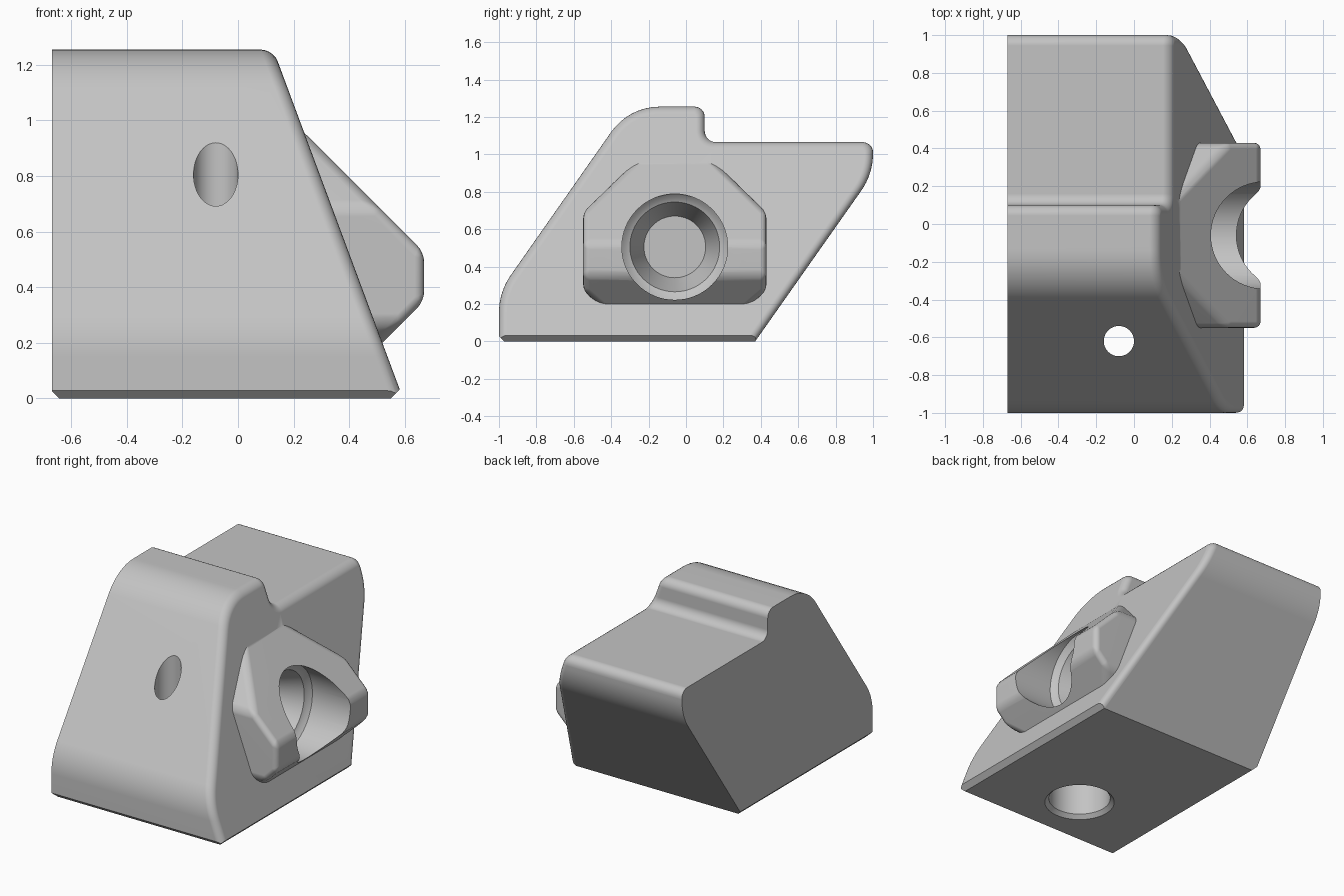
import bpy, bmesh, math
from mathutils import Vector

cube = bpy.data.objects.get("Cube")
if cube:
    bpy.data.objects.remove(cube, do_unlink=True)

grey = bpy.data.materials.new("light grey")
grey.use_nodes = True
colour = (0.55, 0.55, 0.55, 1)
grey.diffuse_color = colour
grey.node_tree.nodes["Principled BSDF"].inputs["Base Color"].default_value = colour

LEFT, CENTRE = -0.67, -0.06


def slant(z):
    """x of the sloping right face at height z."""
    return 0.594 - 0.372 * z


def make(name, bm):
    bmesh.ops.recalc_face_normals(bm, faces=bm.faces)
    mesh = bpy.data.meshes.new(name)
    bm.to_mesh(mesh)
    bm.free()
    mesh.materials.append(grey)
    ob = bpy.data.objects.new(name, mesh)
    bpy.context.collection.objects.link(ob)
    return ob


def rounded(corners, steps=8):
    """Round each (a, b, tangent length) corner with a circular arc."""
    pts = []
    for i, (a, b, t) in enumerate(corners):
        p = Vector((a, b))
        if not t:
            pts.append(p)
            continue
        u = (Vector(corners[i - 1][:2]) - p).normalized()
        v = (Vector(corners[(i + 1) % len(corners)][:2]) - p).normalized()
        w = math.sin(u.angle(v) / 2)
        for k in range(steps + 1):
            s = k / steps
            c0, c1, c2 = (1 - s) ** 2, 2 * s * (1 - s) * w, s * s
            pts.append((c0 * (p + u * t) + c1 * p + c2 * (p + v * t)) / (c0 + c1 + c2))
    return pts


def prism(outline, x0, x1):
    """Extrude a (y, z) outline along x; x1 is a function of z."""
    bm = bmesh.new()
    a = [bm.verts.new((x0, y, z)) for y, z in outline]
    b = [bm.verts.new((x1(z), y, z)) for y, z in outline]
    bm.faces.new(a)
    bm.faces.new(b[::-1])
    for i in range(len(a)):
        j = (i + 1) % len(a)
        bm.faces.new((a[i], b[i], b[j], a[j]))
    bmesh.ops.recalc_face_normals(bm, faces=bm.faces)
    return bm


def slice_off(bm, point, normal):
    """Cut away everything on the normal's side and cap the cut."""
    geom = bm.verts[:] + bm.edges[:] + bm.faces[:]
    bmesh.ops.bisect_plane(bm, geom=geom, plane_co=point, plane_no=normal, clear_outer=True)
    rim = [e for e in bm.edges if e.is_boundary]
    bmesh.ops.holes_fill(bm, edges=rim, sides=0)
    bmesh.ops.recalc_face_normals(bm, faces=bm.faces)


def bevel(bm, edges, size, segments):
    bmesh.ops.bevel(bm, geom=edges, offset=size, segments=segments, profile=0.5,
                    affect='EDGES', clamp_overlap=False)


def turned(name, profile, place, sides=64):
    """Solid of revolution from (radius, height) pairs."""
    bm = bmesh.new()
    rings = []
    for r, h in profile:
        angles = [2 * math.pi * k / sides for k in range(sides)]
        rings.append([bm.verts.new(place(r * math.cos(t), r * math.sin(t), h)) for t in angles])
    bm.faces.new(rings[0])
    bm.faces.new(rings[-1])
    for lo, hi in zip(rings, rings[1:]):
        for i in range(sides):
            j = (i + 1) % sides
            bm.faces.new((lo[i], lo[j], hi[j], hi[i]))
    ob = make(name, bm)
    ob.hide_render = True
    return ob


def combine(target, tool, operation):
    mod = target.modifiers.new(operation, 'BOOLEAN')
    mod.operation, mod.object, mod.solver = operation, tool, 'EXACT'
    bpy.context.view_layer.objects.active = target
    bpy.ops.object.modifier_apply(modifier=mod.name)
    bpy.data.objects.remove(tool, do_unlink=True)


# Block: stepped side profile with a sloping, round-edged right face
side = rounded([(-1, 0, 0), (-1, 0.264, 0.11), (-0.305, 1.255, 0.165),
                (0.1, 1.255, 0.055), (0.1, 1.065, 0.06), (1, 1.065, 0.055),
                (1, 0.895, 0.11), (0.37, 0, 0)])
bm = prism(side, LEFT, slant)
rim = [e for e in bm.edges
       if all(abs(v.co.x - slant(v.co.z)) < 1e-4 for v in e.verts)
       and max(v.co.z for v in e.verts) > 0.01]
bevel(bm, rim, 0.045, 5)

# Bottom chamfers on the left, front and right
slice_off(bm, (LEFT + 0.027, 0, 0), (-1, 0, -1))
slice_off(bm, (0, -0.972, 0), (0, -1, -1))
slice_off(bm, (0.55, 0, 0), (1, 0, -1))
block = make("clamp_block", bm)

# Boss on the sloping face, wedge-shaped above and below
half = [(0.36, 0.16), (0.49, 0.27), (0.49, 0.69), (0.2, 0.97)]
outline = [(CENTRE + y, z) for y, z in half] + [(CENTRE - y, z) for y, z in half[::-1]]
bm = prism(outline, 0, lambda z: 0.67)
slice_off(bm, (0.67, 0, 0.525), (1, 0, 1))
slice_off(bm, (0.67, 0, 0.35), (1, 0, -1))
outer = [e for e in bm.edges if max(v.co.x for v in e.verts) > 0.01]
bevel(bm, outer, 0.035, 4)
combine(block, make("boss", bm), 'UNION')

# Stepped conical socket in the boss
socket = turned("socket_cutter",
                [(0.283, 0.9), (0.283, 0.39), (0.262, 0.37), (0.24, 0.36), (0.165, 0.15)],
                lambda a, b, h: (h, CENTRE + a, 0.505 + b))
combine(block, socket, 'DIFFERENCE')

# Vertical bolt hole with a wide counterbore underneath
bolt = turned("bolt_hole_cutter",
              [(0.215, -0.1), (0.215, 0), (0.19, 0.025), (0.19, 0.25), (0.08, 0.25), (0.08, 1.3)],
              lambda a, b, h: (-0.08 + a, -0.62 + b, h))
combine(block, bolt, 'DIFFERENCE')

# Smooth shading with crisp flats
bpy.ops.object.select_all(action='DESELECT')
block.select_set(True)
bpy.context.view_layer.objects.active = block
bpy.ops.object.shade_smooth_by_angle(angle=math.radians(32))
block.modifiers.new("flat_normals", 'WEIGHTED_NORMAL').keep_sharp = True
